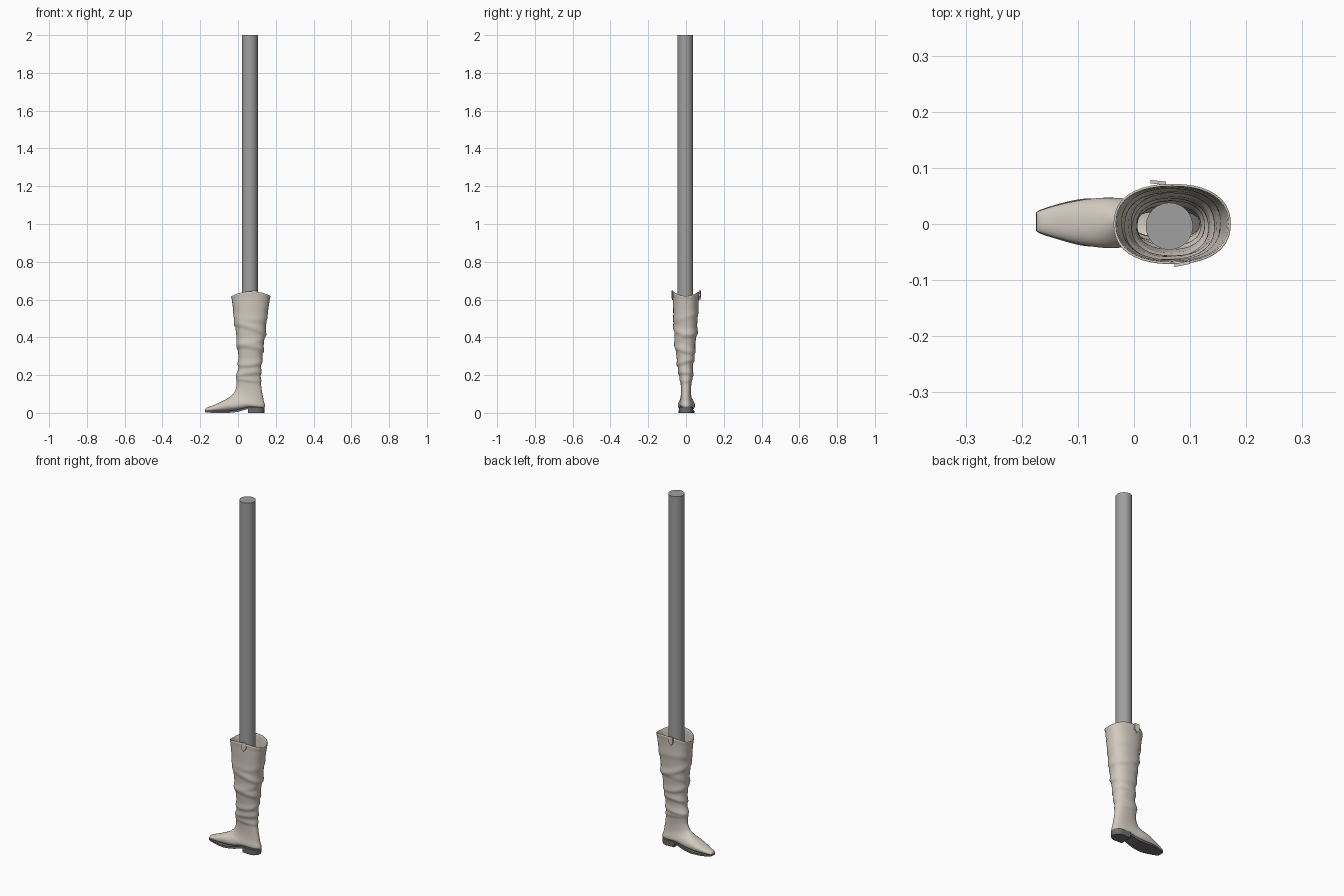
import bpy, bmesh, math
from mathutils import Vector

cube = bpy.data.objects.get("Cube")
if cube:
    bpy.data.objects.remove(cube, do_unlink=True)


def material(name, rgb):
    m = bpy.data.materials.new(name)
    m.use_nodes = True
    m.diffuse_color = (*rgb, 1)
    m.node_tree.nodes["Principled BSDF"].inputs["Base Color"].default_value = (*rgb, 1)
    return m


beige = material("beige leather", (0.64, 0.59, 0.52))
grey = material("pole grey", (0.35, 0.35, 0.35))
dark = material("dark sole", (0.16, 0.155, 0.15))


def finish(name, bm, mat, angle=None):
    bmesh.ops.recalc_face_normals(bm, faces=bm.faces)
    mesh = bpy.data.meshes.new(name)
    bm.to_mesh(mesh)
    bm.free()
    mesh.materials.append(mat)
    ob = bpy.data.objects.new(name, mesh)
    bpy.context.collection.objects.link(ob)
    if angle:
        bpy.ops.object.select_all(action='DESELECT')
        ob.select_set(True)
        bpy.context.view_layer.objects.active = ob
        bpy.ops.object.shade_smooth_by_angle(angle=math.radians(angle))
    return ob


def loft(rings, cap_start=True):
    bm = bmesh.new()
    loops = [[bm.verts.new(p) for p in ring] for ring in rings]
    n = len(loops[0])
    for a, b in zip(loops, loops[1:]):
        for i in range(n):
            j = (i + 1) % n
            bm.faces.new((a[i], a[j], b[j], b[i]))
    if cap_start:
        bm.faces.new(loops[0])
    bm.faces.new(loops[-1])
    return bm


def spline(keys, steps):
    """Catmull-Rom through rows of numbers."""
    out = []
    for i in range(len(keys) - 1):
        p = [keys[min(max(i + d, 0), len(keys) - 1)] for d in (-1, 0, 1, 2)]
        for s in range(steps):
            t = s / steps
            out.append([b + t * (c - a) / 2 + t * t * (a - 2.5 * b + 2 * c - d / 2)
                        + t ** 3 * (1.5 * (b - c) + (d - a) / 2)
                        for a, b, c, d in zip(*p)])
    return out + [list(keys[-1])]


# Boot: front x, z, back x, z, half width, centre y
keys = [
    (-0.035, 0.616, 0.171, 0.619, 0.070, 0.000),
    (-0.022, 0.52, 0.156, 0.52, 0.065, -0.002),
    (-0.010, 0.42, 0.143, 0.42, 0.058, -0.003),
    (0.000, 0.33, 0.132, 0.33, 0.050, -0.004),
    (0.003, 0.25, 0.122, 0.25, 0.040, -0.003),
    (-0.006, 0.18, 0.119, 0.18, 0.031, 0.000),
    (-0.008, 0.14, 0.126, 0.12, 0.027, 0.000),
    (-0.020, 0.108, 0.135, 0.07, 0.028, 0.000),
    (-0.036, 0.092, 0.138, 0.028, 0.034, 0.001),
    (-0.052, 0.079, 0.06, 0.026, 0.040, 0.002),
    (-0.075, 0.066, -0.01, 0.014, 0.045, 0.002),
    (-0.105, 0.052, -0.08, 0.008, 0.040, 0.003),
    (-0.140, 0.037, -0.138, 0.007, 0.029, 0.004),
    (-0.167, 0.027, -0.168, 0.007, 0.020, 0.004),
    (-0.174, 0.020, -0.174, 0.010, 0.016, 0.004),
]
# Leather folds: height, slope along x, slope along y, size
folds = [(0.51, -0.08, 0.3, 0.003), (0.44, -0.35, -0.2, 0.006),
         (0.39, 0.2, 0.4, 0.003), (0.335, -0.15, -0.3, 0.006),
         (0.265, 0.1, 0.3, 0.006), (0.205, 0.12, -0.1, 0.006),
         (0.175, -0.1, 0.1, 0.004)]
SEG = 40


def spow(v, e):
    return math.copysign(abs(v) ** e, v)


rings = []
for fx, fz, bx, bz, w, yc in spline(keys, 9):
    ring = []
    centre = Vector(((fx + bx) / 2, yc, (fz + bz) / 2))
    half = Vector(((bx - fx) / 2, 0, (bz - fz) / 2))
    for i in range(SEG):
        a = 2 * math.pi * i / SEG
        p = centre + half * spow(math.cos(a), 0.86) + Vector((0, w * spow(math.sin(a), 0.86), 0))
        out = (p - centre).normalized()
        if fz > 0.16:
            for z0, kx, ky, size in folds:
                d = p.z - z0 - kx * (p.x - 0.06) - ky * p.y
                width = 0.022 if d > 0 else 0.008
                p = p + out * size * math.exp(-(d / width) ** 2)
        if fz > 0.602:
            p = p + out * 0.0015
        # the rim dips at the front and the back of the leg
        lift = max(0, (fz - 0.5) / 0.116) ** 2
        p.z += 0.025 * lift * math.sin(a) ** 2
        ring.append(p)
    rings.append(ring)
boot = finish("boot_upper", loft(rings, cap_start=False), beige, 50)
shell = boot.modifiers.new("leather thickness", 'SOLIDIFY')
shell.thickness = 0.004
shell.offset = -1

# Sole: x, bottom, top, half width, centre y
sole = [(-0.175, 0.004, 0.012, 0.016, 0.004), (-0.165, 0.002, 0.011, 0.022, 0.004),
        (-0.13, 0, 0.01, 0.033, 0.004), (-0.09, 0, 0.01, 0.042, 0.003),
        (-0.05, 0, 0.011, 0.042, 0.002), (0.0, 0.006, 0.018, 0.036, 0.001),
        (0.05, 0.02, 0.03, 0.032, 0.0), (0.1, 0.022, 0.031, 0.034, 0.0)]
finish("sole", loft([[(x, y - w, b), (x, y + w, b), (x, y + w, t), (x, y - w, t)]
                     for x, b, t, w, y in spline(sole, 3)]), dark, 40)


# Heel: straight front, rounded back
def heel_ring(z, grow):
    pts = [(0.052, -0.034 - grow, z), (0.052, 0.034 + grow, z)]
    for i in range(13):
        a = math.pi / 2 - math.pi * i / 12
        pts.append((0.102 + (0.037 + grow) * math.cos(a), (0.036 + grow) * math.sin(a), z))
    return pts


finish("heel", loft([heel_ring(0, 0), heel_ring(0.024, 0.001), heel_ring(0.032, 0.002)]), dark, 40)

# Pole standing in the leg of the boot
bm = bmesh.new()
bmesh.ops.create_cone(bm, cap_ends=True, segments=48, radius1=0.042, radius2=0.042, depth=1.62)
bmesh.ops.translate(bm, verts=bm.verts, vec=(0.063, -0.004, 1.19))
finish("pole", bm, grey, 40)

# Pull tabs on both sides of the rim, with pointed lower ends
for name, x, y, tilt in (("right_pull_tab", 0.086, -0.071, 0.2), ("left_pull_tab", 0.043, 0.074, -0.1)):
    outline = [(-0.014, 0.648), (0.014, 0.648), (0.014, 0.615), (0.0, 0.598), (-0.014, 0.615)]
    finish(name, loft([[(x + u, y + u * tilt + side * 0.003, z) for u, z in outline]
                       for side in (-1, 1)]), beige)
